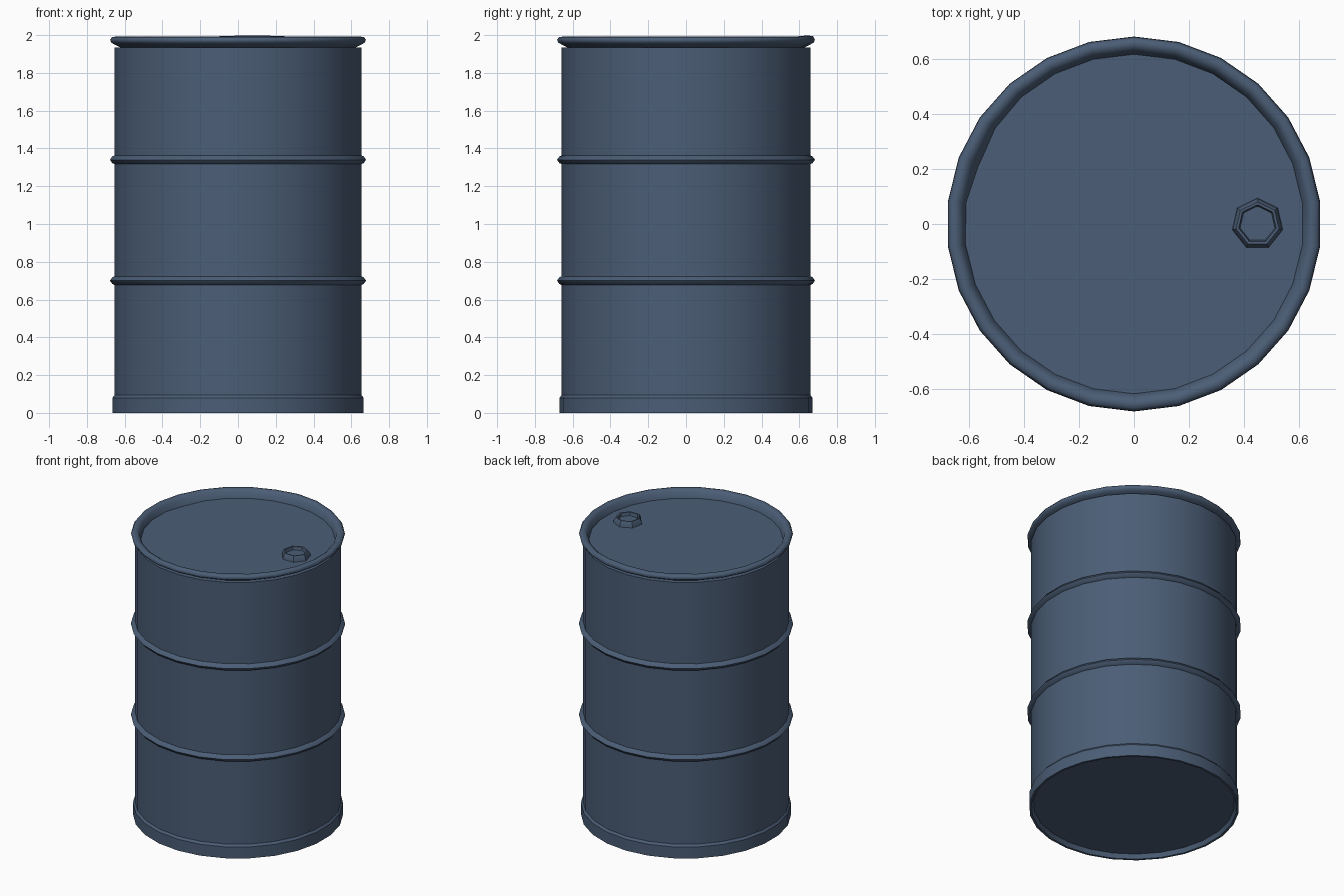
import bpy, bmesh, math

if "Cube" in bpy.data.objects:
    bpy.data.objects.remove(bpy.data.objects["Cube"])

steel = bpy.data.materials.new("dark blue steel")
steel.diffuse_color = (0.07, 0.11, 0.18, 1)
steel.use_nodes = True
steel.node_tree.nodes["Principled BSDF"].inputs["Base Color"].default_value = steel.diffuse_color


def lathe(name, profile, sides=26, center=(0, 0), closed=False, angle=50):
    """Spin an (r, z) profile about z; r = 0 ends become flat caps."""
    bm = bmesh.new()
    rings = []
    for r, z in profile:
        ring = []
        for i in range(sides):
            a = math.pi / 2 + 2 * math.pi * i / sides
            ring.append(bm.verts.new((center[0] + r * math.cos(a),
                                      center[1] + r * math.sin(a), z)))
        rings.append(ring)
    pairs = list(zip(rings, rings[1:]))
    if closed:
        pairs.append((rings[-1], rings[0]))
    for lo, hi in pairs:
        for i in range(sides):
            j = (i + 1) % sides
            bm.faces.new((lo[i], lo[j], hi[j], hi[i]))
    if not closed:
        bm.faces.new(rings[0][::-1])
        bm.faces.new(rings[-1])
    bmesh.ops.recalc_face_normals(bm, faces=bm.faces)
    me = bpy.data.meshes.new(name)
    bm.to_mesh(me)
    bm.free()
    me.materials.append(steel)
    ob = bpy.data.objects.new(name, me)
    bpy.context.collection.objects.link(ob)
    bpy.context.view_layer.objects.active = ob
    for o in bpy.context.selected_objects:
        o.select_set(False)
    ob.select_set(True)
    bpy.ops.object.shade_smooth_by_angle(angle=math.radians(angle))
    return ob


# drum body: recessed base, foot band, wall and recessed lid level
lathe("drum_body", [(0.642, 0.03), (0.655, 0.0), (0.67, 0.0), (0.67, 0.08),
                    (0.658, 0.095), (0.658, 1.935)], angle=35)

# two rolling hoops
for name, z in (("lower_hoop", 0.70), ("upper_hoop", 1.34)):
    lathe(name, [(0.65, z - 0.026), (0.67, z - 0.018), (0.683, z),
                 (0.67, z + 0.018), (0.65, z + 0.026)], closed=True)

# rolled top rim, slightly dented
rim = lathe("top_rim", [(0.658, 1.95), (0.676, 1.96), (0.682, 1.975),
                        (0.672, 1.99), (0.65, 1.992), (0.63, 1.978),
                        (0.617, 1.93)], closed=True, angle=65)
for v in rim.data.vertices:
    a = math.atan2(v.co.y, v.co.x)
    r = math.hypot(v.co.x, v.co.y)
    if v.co.z > 1.985:                       # raised bump at the back
        v.co.z += 0.008 * max(0, 1 - abs(a - 1.45) / 0.35)
    if r < 0.625:                            # inward dent on the left
        s = 1 - 0.025 * max(0, 1 - abs(a - 2.76) / 0.3)
        v.co.x *= s
        v.co.y *= s

# filler bung with sunken cap
lathe("filler_bung", [(0.095, 1.93), (0.092, 1.952), (0.08, 1.973),
                      (0.07, 1.972), (0.065, 1.95)], sides=7,
      center=(0.45, 0), angle=40)
